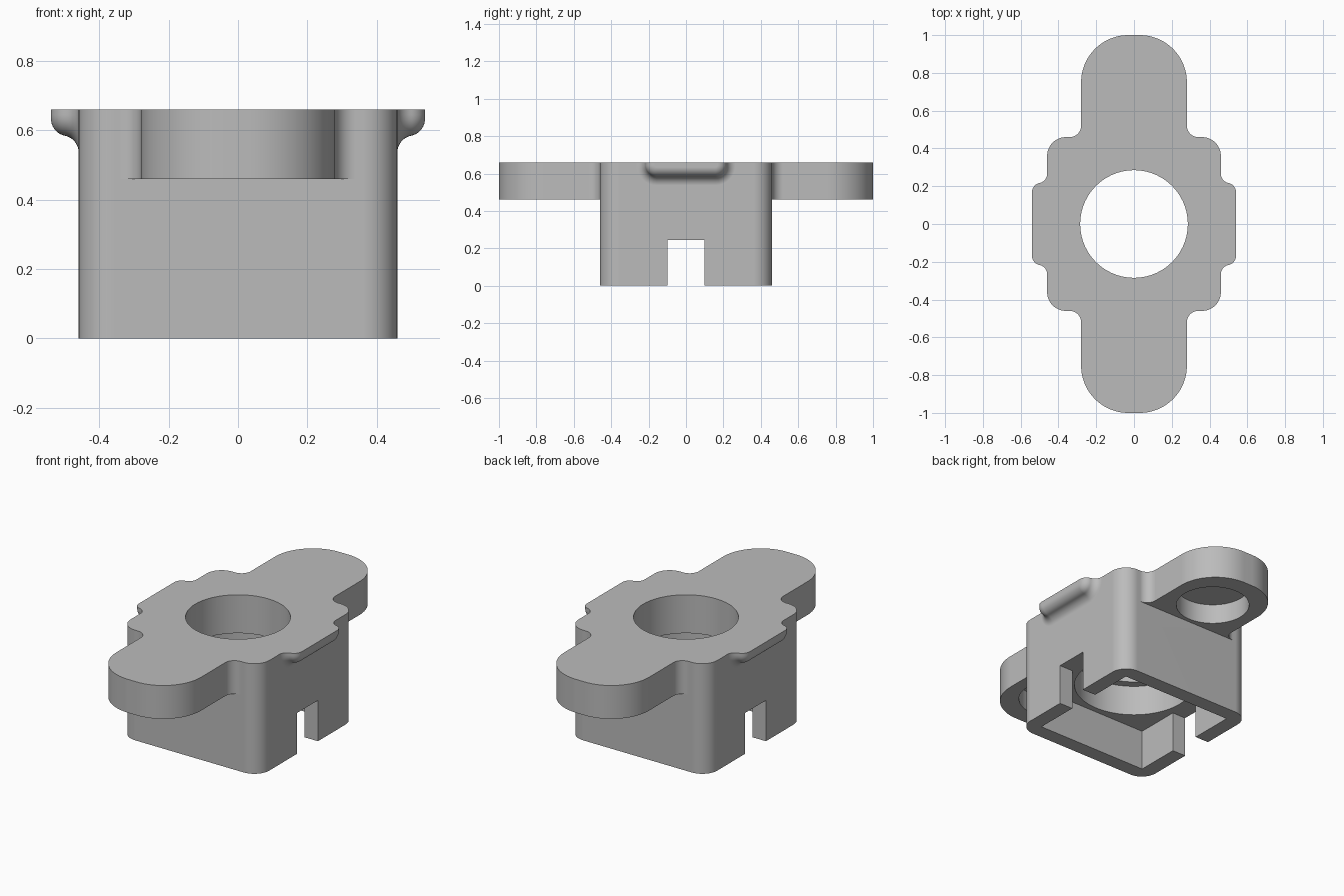
import bpy, bmesh
from math import sin, cos, pi, radians

if "Cube" in bpy.data.objects:
    bpy.data.objects.remove(bpy.data.objects["Cube"], do_unlink=True)

TOP, WALL = 0.66, 0.46        # overall height, half width of the body
FLANGE, POCKET = 0.46, 0.245  # underside of the ears, depth of the pocket

grey = bpy.data.materials.new("plain_grey")
grey.use_nodes = True
grey.diffuse_color = (0.5, 0.5, 0.5, 1)
grey.node_tree.nodes["Principled BSDF"].inputs["Base Color"].default_value = (0.5, 0.5, 0.5, 1)


def arc(cx, cy, r, start, end, n=12):
    """Points on an arc, angles in degrees."""
    angles = [radians(start + (end - start) * i / n) for i in range(n + 1)]
    return [(cx + r * cos(a), cy + r * sin(a)) for a in angles]


def loft(name, rings):
    """Closed solid through rings that all have the same point count."""
    bm = bmesh.new()
    loops = [[bm.verts.new(p) for p in ring] for ring in rings]
    n = len(loops[0])
    for a, b in zip(loops, loops[1:]):
        for i in range(n):
            j = (i + 1) % n
            bm.faces.new((a[i], a[j], b[j], b[i]))
    bm.faces.new(loops[0])
    bm.faces.new(loops[-1])
    bmesh.ops.recalc_face_normals(bm, faces=bm.faces)
    mesh = bpy.data.meshes.new(name)
    bm.to_mesh(mesh)
    bm.free()
    mesh.materials.append(grey)
    obj = bpy.data.objects.new(name, mesh)
    bpy.context.collection.objects.link(obj)
    return obj


def prism(name, outline, z0, z1):
    return loft(name, [[(x, y, z) for x, y in outline] for z in (z0, z1)])


def block(name, hx, hy, z0, z1):
    return prism(name, [(-hx, -hy), (hx, -hy), (hx, hy), (-hx, hy)], z0, z1)


def cylinder(name, y, r, z0, z1):
    return prism(name, arc(0, y, r, 0, 360, 72)[:-1], z0, z1)


def combine(target, other, operation):
    mod = target.modifiers.new(operation.lower(), 'BOOLEAN')
    mod.operation, mod.solver, mod.object = operation, 'EXACT', other
    other.hide_render = True
    bpy.context.view_layer.objects.active = target
    bpy.ops.object.modifier_apply(modifier=mod.name)
    bpy.data.objects.remove(other, do_unlink=True)


# Body with rounded upright corners
c, r = WALL - 0.1, 0.1
corners = (arc(c, c, r, 0, 90) + arc(-c, c, r, 90, 180)
           + arc(-c, -c, r, 180, 270) + arc(c, -c, r, 270, 360))
body = prism("socket_body", corners, 0, TOP)

# Ears: filleted neck, straight sides, rounded end
half = [(0.34, 0.38)] + arc(0.34, 0.52, 0.06, 270, 180) + arc(0.03, 0.75, 0.25, 0, 90, 20)
ear = half + [(-x, y) for x, y in reversed(half)]

# Side tabs: the S-shaped blend gives reach and spread of each section
blend = [(0.43, 0.049)] + arc(0.51, 0.049, 0.05, 180, 258.5) + arc(0.49, -0.049, 0.05, 78.5, 0)


def tab_section(spread):
    rad = 0.06 + spread
    cy, cz = 0.157, 0.645
    return ([(cy + rad, TOP)] + arc(cy, cz, rad, 0, -90, 8)
            + arc(-cy, cz, rad, -90, -180, 8) + [(-cy - rad, TOP)])


for side in (1, -1):
    combine(body, prism("ear", [(x, side * y) for x, y in ear], FLANGE, TOP), 'UNION')
    tab = [[(side * x, y, z) for y, z in tab_section(s)] for x, s in blend]
    combine(body, loft("side_tab", tab), 'UNION')

# Pocket, counterbore, bore, side slots and blind holes under the ears
combine(body, block("pocket", 0.37, 0.37, -0.1, POCKET), 'DIFFERENCE')
combine(body, block("slots", 0.7, 0.1, -0.1, POCKET), 'DIFFERENCE')
combine(body, cylinder("counterbore", 0, 0.335, 0.1, 0.43), 'DIFFERENCE')
combine(body, cylinder("bore", 0, 0.285, 0.1, 0.8), 'DIFFERENCE')
for side in (1, -1):
    combine(body, cylinder("ear_hole", side * 0.69, 0.205, 0.4, 0.58), 'DIFFERENCE')

# Smooth rounded surfaces, crisp edges, flat large faces
bpy.ops.object.select_all(action='DESELECT')
body.select_set(True)
bpy.context.view_layer.objects.active = body
bpy.ops.object.shade_smooth_by_angle(angle=radians(30))
weighted = body.modifiers.new("flat_shading", 'WEIGHTED_NORMAL')
weighted.keep_sharp = True
